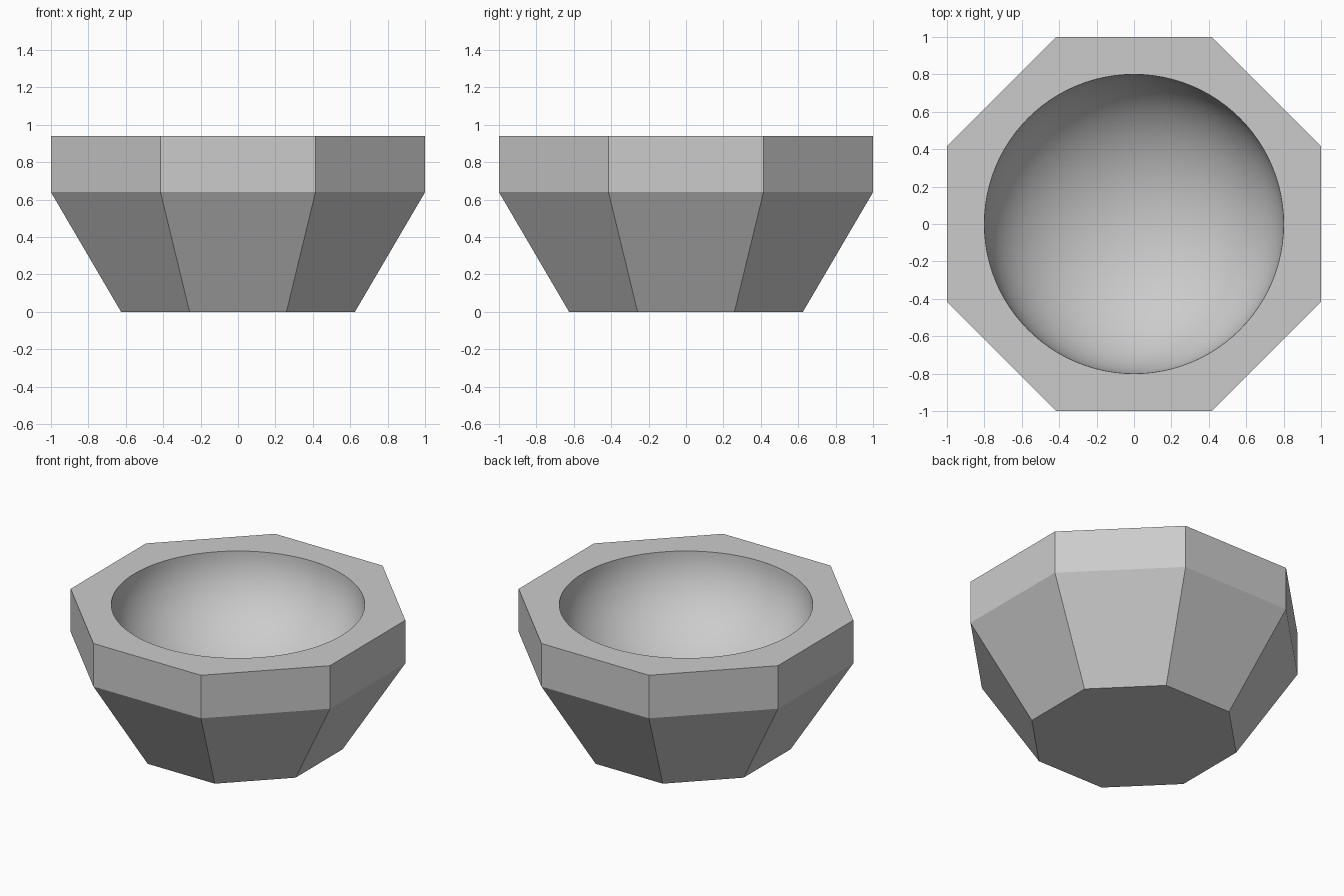
import bpy, bmesh
from math import pi, sin, cos, radians

if "Cube" in bpy.data.objects:
    bpy.data.objects.remove(bpy.data.objects["Cube"], do_unlink=True)

SIDES = 8
PER_SIDE = 12                 # cavity segments along each outer side
SEGMENTS = SIDES * PER_SIDE
RINGS = 24
HEIGHT = 0.94
CAVITY_RADIUS = 0.8
CAVITY_DEPTH = 0.6

bm = bmesh.new()


def ring(radius, z, count):
    """Closed ring of vertices whose first vertex lies on an octagon corner."""
    start = pi / SIDES
    return [bm.verts.new((radius * cos(start + 2 * pi * i / count),
                          radius * sin(start + 2 * pi * i / count), z))
            for i in range(count)]


def bridge(a, b, smooth=False):
    """Quads between two rings of equal length."""
    n = len(a)
    for i in range(n):
        j = (i + 1) % n
        bm.faces.new((a[i], a[j], b[j], b[i])).smooth = smooth


# Faceted outside: flared lower body and upright band (flat distance, height)
outer = [ring(flat / cos(pi / SIDES), z, SIDES)
         for flat, z in ((0.625, 0), (1, 0.64), (1, HEIGHT))]
bm.faces.new(outer[0][::-1])
for low, high in zip(outer, outer[1:]):
    bridge(low, high)

# Hollow: half of a flattened sphere
hollow = []
for k in range(RINGS):
    a = pi / 2 * k / RINGS
    hollow.append(ring(CAVITY_RADIUS * cos(a),
                       HEIGHT - CAVITY_DEPTH * sin(a), SEGMENTS))
for high, low in zip(hollow, hollow[1:]):
    bridge(high, low, smooth=True)
pole = bm.verts.new((0, 0, HEIGHT - CAVITY_DEPTH))
for i in range(SEGMENTS):
    j = (i + 1) % SEGMENTS
    bm.faces.new((hollow[-1][i], hollow[-1][j], pole)).smooth = True

# Flat rim: one face per side between the octagon and the round opening
top, lip = outer[-1], hollow[0]
for i in range(SIDES):
    arc = [lip[(i * PER_SIDE + k) % SEGMENTS] for k in range(PER_SIDE, -1, -1)]
    bm.faces.new([top[i], top[(i + 1) % SIDES]] + arc)

bmesh.ops.recalc_face_normals(bm, faces=bm.faces)
mesh = bpy.data.meshes.new("bowl")
bm.to_mesh(mesh)
bm.free()

bowl = bpy.data.objects.new("bowl", mesh)
bpy.context.collection.objects.link(bowl)

# Plain grey finish
grey = bpy.data.materials.new("light grey")
grey.use_nodes = True
colour = (0.6, 0.6, 0.6, 1)
grey.diffuse_color = colour
grey.node_tree.nodes["Principled BSDF"].inputs["Base Color"].default_value = colour
mesh.materials.append(grey)

# Crisp facets, smooth hollow
bpy.ops.object.select_all(action='DESELECT')
bowl.select_set(True)
bpy.context.view_layer.objects.active = bowl
bpy.ops.object.shade_smooth_by_angle(angle=radians(20))
